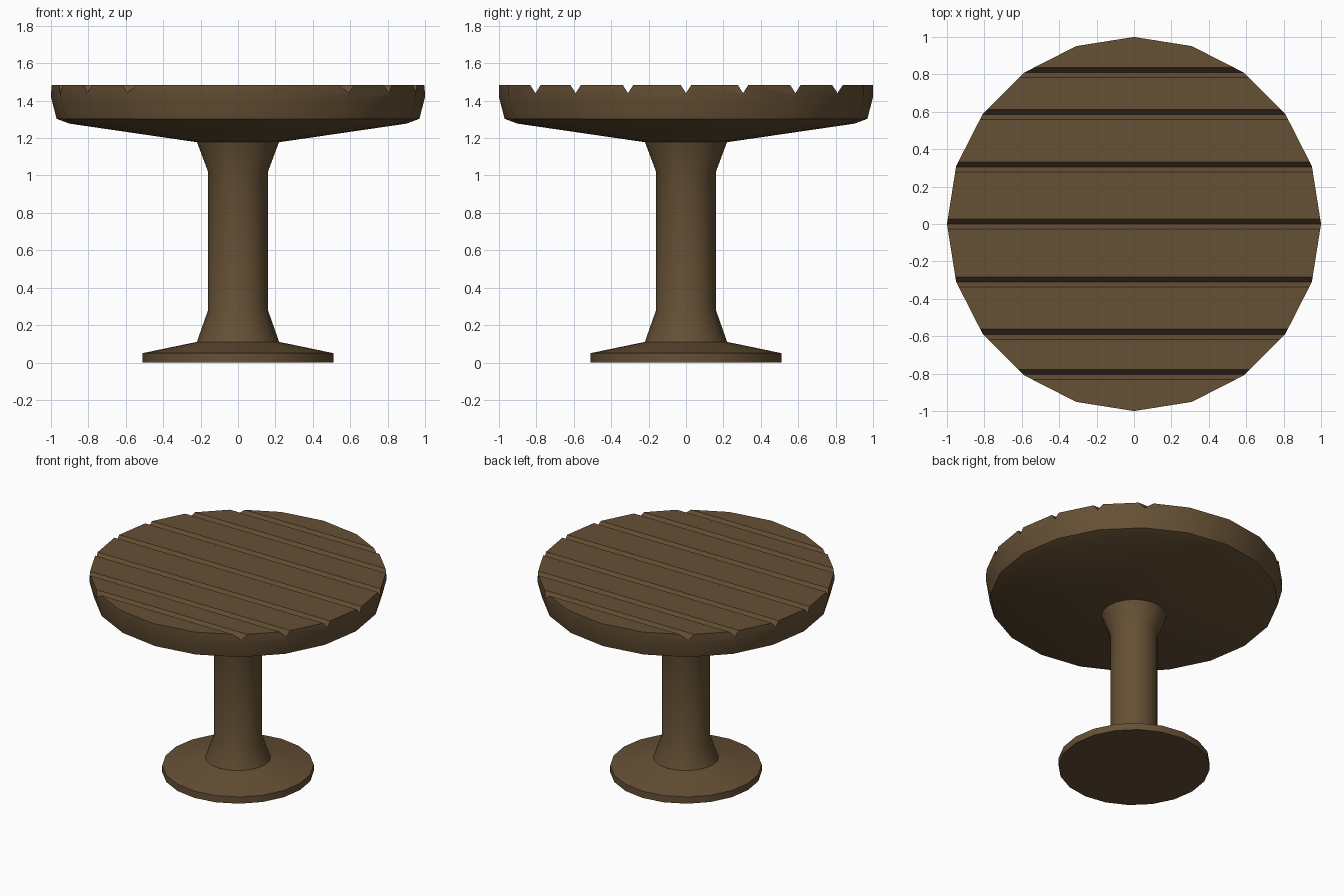
import bpy, bmesh, math

if "Cube" in bpy.data.objects:
    bpy.data.objects.remove(bpy.data.objects["Cube"])

SIDES = 20
wood = bpy.data.materials.new("dark_wood")
wood.diffuse_color = (0.13, 0.08, 0.035, 1)
wood.use_nodes = True
wood.node_tree.nodes["Principled BSDF"].inputs["Base Color"].default_value = wood.diffuse_color


def finish(bm, name):
    bmesh.ops.recalc_face_normals(bm, faces=bm.faces[:])
    me = bpy.data.meshes.new(name)
    bm.to_mesh(me)
    bm.free()
    ob = bpy.data.objects.new(name, me)
    bpy.context.collection.objects.link(ob)
    me.materials.append(wood)
    return ob


def lathe(name, profile):
    """Closed solid of revolution from (radius, z) points, capped at both ends."""
    bm = bmesh.new()
    rings = []
    for r, z in profile:
        rings.append([bm.verts.new((r * math.cos(math.tau * i / SIDES),
                                    r * math.sin(math.tau * i / SIDES), z))
                      for i in range(SIDES)])
    for a, b in zip(rings, rings[1:]):
        for i in range(SIDES):
            j = (i + 1) % SIDES
            bm.faces.new((a[i], a[j], b[j], b[i]))
    bm.faces.new(rings[0][::-1])
    bm.faces.new(rings[-1])
    return finish(bm, name)


def activate(ob):
    bpy.ops.object.select_all(action='DESELECT')
    ob.select_set(True)
    bpy.context.view_layer.objects.active = ob


# Turned pedestal with flared foot and neck
pedestal = lathe("pedestal", [(0.51, 0), (0.51, 0.05), (0.22, 0.11), (0.16, 0.28),
                              (0.16, 1.02), (0.22, 1.18)])

# Round top with a sloping underside
top = lathe("table_top", [(0.22, 1.178), (0.90, 1.277), (0.97, 1.303),
                          (1.0, 1.42), (1.0, 1.483)])

# V-shaped cutters for the gaps between planks
bm = bmesh.new()
for y in (-0.805, -0.59, -0.31, 0.0, 0.305, 0.585, 0.81):
    ends = []
    for x in (-1.2, 1.2):
        ends.append([bm.verts.new((x, y + dy, z)) for dy, z in
                     ((0, 1.44), (0.034, 1.493), (-0.034, 1.493))])
    a, b = ends
    for i in range(3):
        j = (i + 1) % 3
        bm.faces.new((a[i], a[j], b[j], b[i]))
    bm.faces.new(a[::-1])
    bm.faces.new(b)
cutter = finish(bm, "groove_cutter")
cutter.hide_render = True

mod = top.modifiers.new("grooves", 'BOOLEAN')
mod.operation = 'DIFFERENCE'
mod.solver = 'EXACT'
mod.object = cutter
activate(top)
bpy.ops.object.modifier_apply(modifier=mod.name)
bpy.data.objects.remove(cutter)

for ob in (pedestal, top):
    activate(ob)
    bpy.ops.object.shade_smooth_by_angle(angle=math.radians(30))
